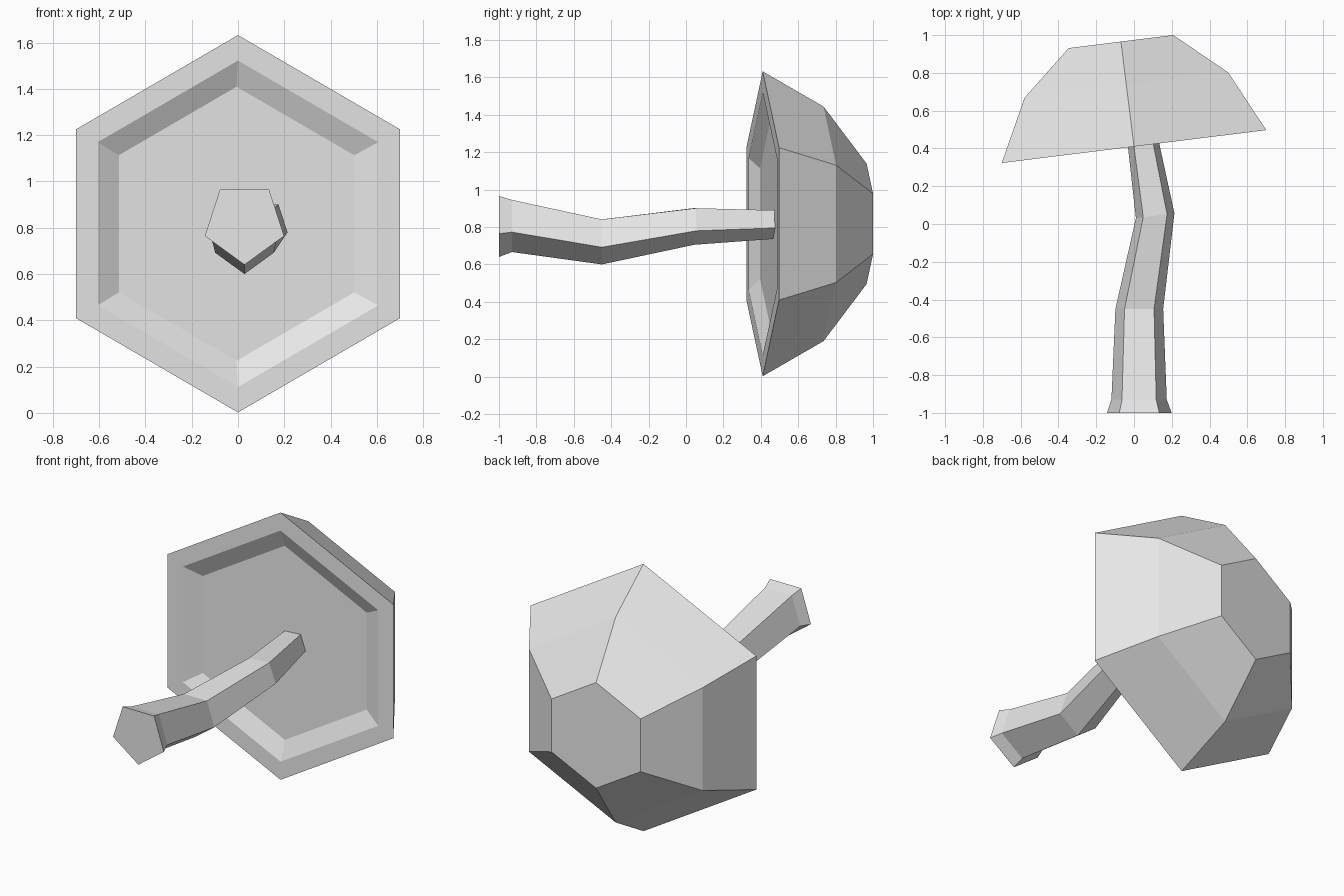
import bpy, bmesh, math
from mathutils import Vector, Matrix

if "Cube" in bpy.data.objects:
    bpy.data.objects.remove(bpy.data.objects["Cube"], do_unlink=True)

TILT = math.radians(7.1)  # the cap leans sideways about the vertical

grey = bpy.data.materials.new("light_grey")
grey.use_nodes = True
grey.diffuse_color = (0.8, 0.8, 0.8, 1)
grey.node_tree.nodes["Principled BSDF"].inputs["Base Color"].default_value = grey.diffuse_color


def loft(name, sides, start, rings):
    """Closed flat-faced loft of polygon rings: (centre, radius, turn about z)."""
    bm = bmesh.new()
    loops = []
    for centre, radius, turn in rings:
        spin = Matrix.Rotation(turn, 3, 'Z')
        loop = []
        for i in range(sides):
            a = start + math.tau * i / sides
            offset = Vector((math.cos(a), 0, math.sin(a))) * radius
            loop.append(bm.verts.new(Vector(centre) + spin @ offset))
        loops.append(loop)
    for low, high in zip(loops, loops[1:]):
        for i in range(sides):
            j = (i + 1) % sides
            bm.faces.new((low[i], low[j], high[j], high[i]))
    bm.faces.new(loops[0])
    bm.faces.new(loops[-1])
    bmesh.ops.recalc_face_normals(bm, faces=bm.faces)
    mesh = bpy.data.meshes.new(name)
    bm.to_mesh(mesh)
    bm.free()
    mesh.materials.append(grey)
    obj = bpy.data.objects.new(name, mesh)
    bpy.context.collection.objects.link(obj)
    return obj


# Cap: recessed underside, rim, then two narrowing rings (height, radius)
rim_centre = Vector((0, 0.41, 0.817))
axis = Vector((-math.sin(TILT), math.cos(TILT), 0))
profile = [(0.05, 0.592), (0, 0.705), (0, 0.815), (0.328, 0.627), (0.56, 0.322)]
loft("mushroom_cap", 6, math.pi / 2,
     [(rim_centre + axis * h, r, TILT) for h, r in profile])

# Stem: bent five-sided stalk with a flared foot, running into the cap
loft("mushroom_stem", 5, -math.pi / 2, [
    ((0.028, -1.0, 0.82), 0.18, 0),
    ((0.027, -0.93, 0.82), 0.154, 0),
    ((0.028, -0.45, 0.733), 0.133, 0),
    ((0.112, 0.044, 0.813), 0.108, TILT),
    ((0.034, 0.52, 0.822), 0.082, TILT),
])
